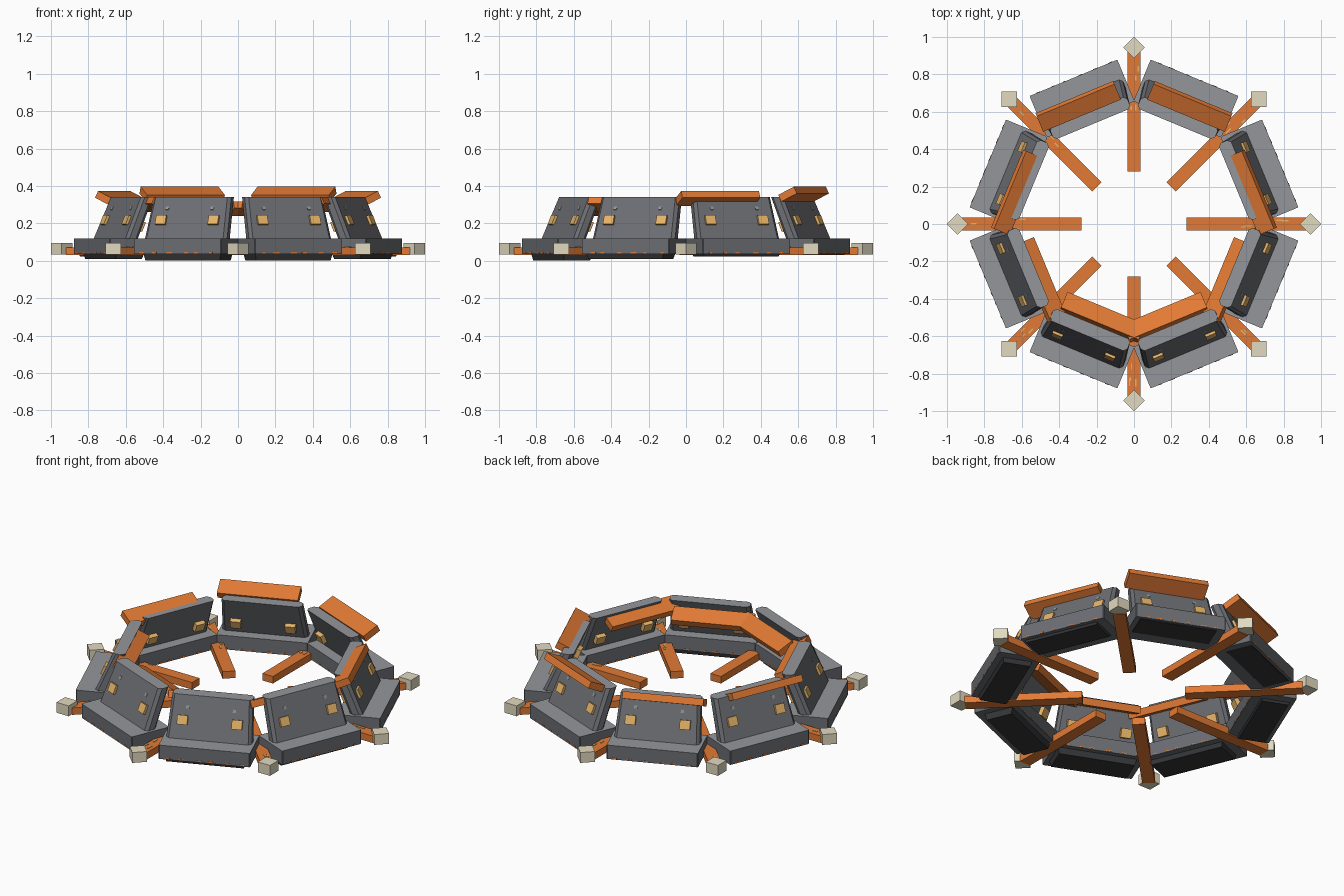
import bpy
import bmesh
import math
import random
from mathutils import Matrix, Vector

random.seed(4)
if "Cube" in bpy.data.objects:
    bpy.data.objects.remove(bpy.data.objects["Cube"], do_unlink=True)


def material(name, rgb):
    m = bpy.data.materials.new(name)
    m.use_nodes = True
    m.diffuse_color = (*rgb, 1)
    m.node_tree.nodes["Principled BSDF"].inputs["Base Color"].default_value = (*rgb, 1)
    return m


GREY = material("concrete grey", (0.15, 0.155, 0.17))
PALE = material("pale worn grey", (0.30, 0.305, 0.325))
DARK = material("dark footing", (0.035, 0.036, 0.04))
ORANGE = material("rust orange", (0.76, 0.195, 0.035))
TAN = material("brass tan", (0.80, 0.46, 0.14))
CAP = material("pale stone", (0.76, 0.70, 0.53))


def finish(bm, name, mats, matrix):
    bmesh.ops.recalc_face_normals(bm, faces=bm.faces[:])
    if len(mats) > 1:
        # Flat tops take the second colour
        for f in bm.faces:
            f.material_index = int(f.normal.z > 0.95)
    mesh = bpy.data.meshes.new(name)
    bm.to_mesh(mesh)
    bm.free()
    for mat in mats:
        mesh.materials.append(mat)
    ob = bpy.data.objects.new(name, mesh)
    ob.matrix_world = matrix
    bpy.context.collection.objects.link(ob)


def box(name, size, mat, matrix):
    bm = bmesh.new()
    bmesh.ops.create_cube(bm, size=1)
    bmesh.ops.scale(bm, vec=Vector(size), verts=bm.verts[:])
    finish(bm, name, [mat], matrix)


def taper(name, low, high, mats, matrix, chamfer=0):
    """Block between two rectangles, each (inner, outer, half width, height)."""
    bm = bmesh.new()
    a, b = [[bm.verts.new(p) for p in
             ((r0, -h, z), (r1, -h, z), (r1, h, z), (r0, h, z))]
            for r0, r1, h, z in (low, high)]
    bm.faces.new(a)
    bm.faces.new(b)
    for i in range(4):
        j = (i + 1) % 4
        bm.faces.new((a[i], a[j], b[j], b[i]))
    if chamfer:
        uprights = [e for e in bm.edges if e.verts[0].co.z != e.verts[1].co.z]
        bmesh.ops.bevel(bm, geom=uprights, offset=chamfer, segments=1, affect='EDGES')
    finish(bm, name, mats, matrix)


def spin(angle):
    return Matrix.Rotation(angle, 4, 'Z')


def lean(degrees):
    return Matrix.Rotation(math.radians(degrees), 4, 'Y')


def at(x, y, z):
    return Matrix.Translation((x, y, z))


def wall_radius(z):
    return 0.745 - 0.435 * (z - 0.115)


for k in range(8):
    ang = math.radians(45 * k + 22.5)
    turn = spin(ang)
    n = k + 1
    # Direction in which the loose parts drift around the ring
    drift = Vector((math.sin(2 * ang), -math.cos(2 * ang), 0))
    rise = math.sin(ang)

    # Barrier segment: footing, plinth and inward-leaning wall
    foot = 0.0165 + 0.0178 * rise
    taper(f"footing_{n}", (0.66, 0.81, 0.215, foot), (0.65, 0.82, 0.225, 0.045), [DARK],
          Matrix.Translation(drift * 0.02) @ turn)
    taper(f"plinth_{n}", (0.605, 0.846, 0.254, 0.036), (0.605, 0.846, 0.254, 0.119),
          [GREY, PALE], turn, 0.004)
    taper(f"wall_{n}", (0.675, 0.747, 0.238, 0.11), (0.578, 0.648, 0.223, 0.342),
          [GREY, PALE], turn, 0.016)

    # Clamps passing through the wall, with pale chips above them
    for side in (-1, 1):
        box(f"clamp_{n}", (0.105, 0.058, 0.052), TAN,
            turn @ at(0.667, side * 0.152, 0.2) @ lean(-23))
        box(f"wall_chip_{n}", (0.006, 0.018, 0.018), PALE,
            turn @ at(wall_radius(0.28), side * 0.13, 0.28) @ lean(-23))

    # Worn dashes along the lower plinth edges
    for i in range(6):
        t = -0.2 + 0.08 * i + random.uniform(-0.015, 0.015)
        width = random.uniform(0.015, 0.035)
        box(f"edge_dash_{n}", (0.004, width, 0.007), ORANGE, turn @ at(0.846, t, 0.043))
        box(f"inner_dash_{n}", (0.004, width, 0.007), ORANGE, turn @ at(0.605, t, 0.043))

    # Loose top rail, offset progressively around the ring
    place = turn @ Vector((0.61, 0, 0.317 + 0.042 * rise)) + drift * 0.092
    box(f"top_rail_{n}", (0.1, 0.45, 0.04), ORANGE,
        Matrix.Translation(place) @ turn @ lean(-26))

    # Radial beam between segments, with worn streaks and a turned end block
    out = spin(math.radians(45 * k))
    box(f"radial_beam_{n}", (0.64, 0.07, 0.042), ORANGE, out @ at(0.6, 0, 0.051))
    for i in range(4):
        box(f"beam_streak_{n}", (random.uniform(0.02, 0.04), 0.007, 0.004), TAN,
            out @ at(random.uniform(0.55, 0.86), random.uniform(-0.028, 0.028), 0.073))
    box(f"end_block_{n}", (0.081, 0.081, 0.062), CAP,
        out @ at(0.943, 0, 0.065) @ spin(math.pi / 4))
